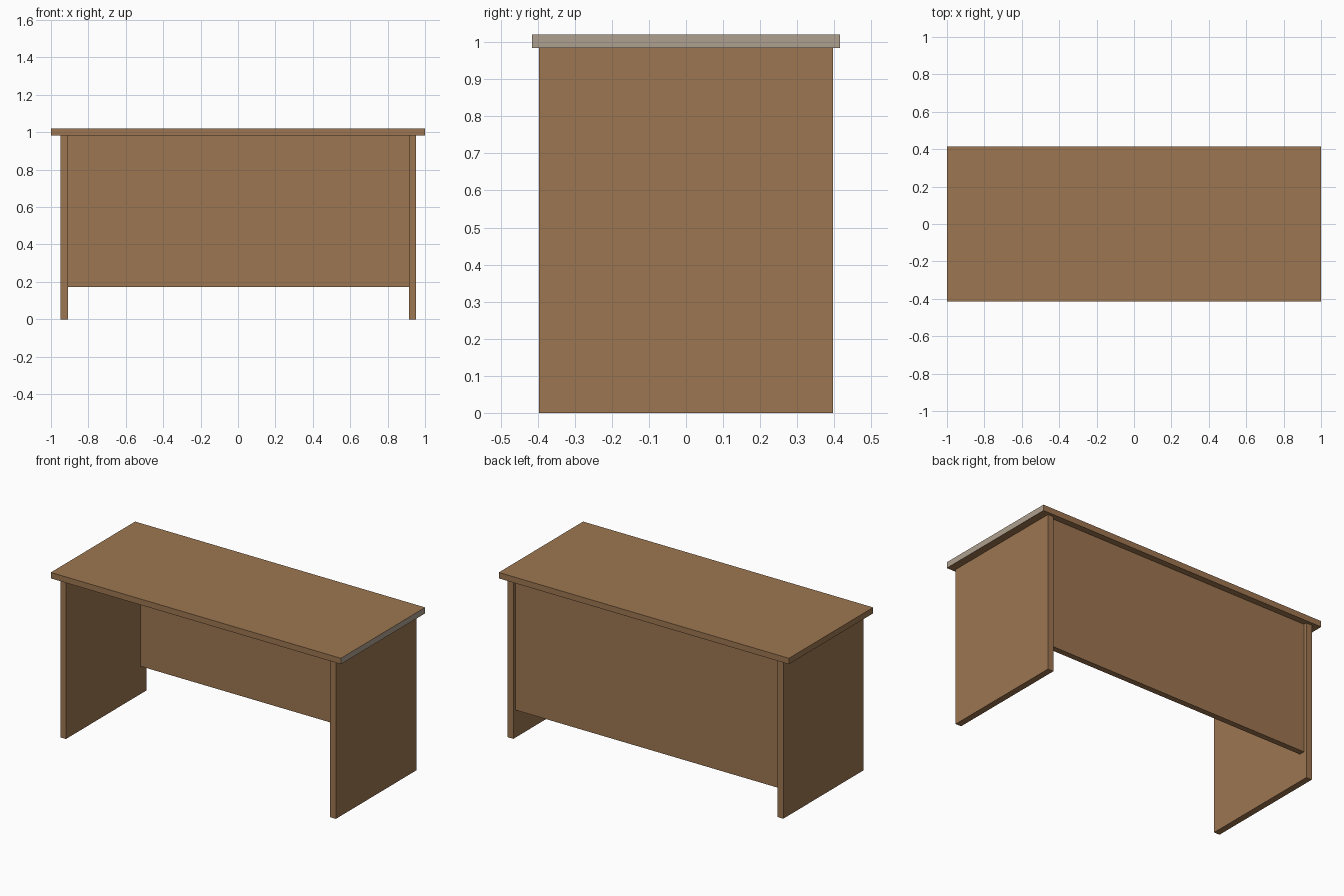
import bpy, bmesh

if "Cube" in bpy.data.objects:
    bpy.data.objects.remove(bpy.data.objects["Cube"])


def material(name, rgb):
    m = bpy.data.materials.new(name)
    m.diffuse_color = (*rgb, 1)
    m.use_nodes = True
    m.node_tree.nodes["Principled BSDF"].inputs["Base Color"].default_value = m.diffuse_color
    return m


wood = material("brown wood", (0.337, 0.181, 0.082))
edge = material("grey beige edge", (0.42, 0.35, 0.27))


def box(name, lo, hi):
    """Axis-aligned board between two corners."""
    bm = bmesh.new()
    bmesh.ops.create_cube(bm, size=1)
    for v in bm.verts:
        v.co = [hi[i] if v.co[i] > 0 else lo[i] for i in range(3)]
    me = bpy.data.meshes.new(name)
    bm.to_mesh(me)
    bm.free()
    me.materials.append(wood)
    ob = bpy.data.objects.new(name, me)
    bpy.context.collection.objects.link(ob)
    return ob


# desk top, with a bare edge on its right end
top = box("desk_top", (-1, -0.415, 0.984), (1, 0.415, 1.021))
top.data.materials.append(edge)
for p in top.data.polygons:
    if p.normal.x > 0.5:
        p.material_index = 1

# side panels that serve as legs
box("left_side_panel", (-0.948, -0.396, 0), (-0.909, 0.396, 0.984))
box("right_side_panel", (0.913, -0.396, 0), (0.952, 0.396, 0.984))

# modesty panel, set slightly in from the back
box("back_panel", (-0.909, 0.34, 0.172), (0.913, 0.376, 0.984))
